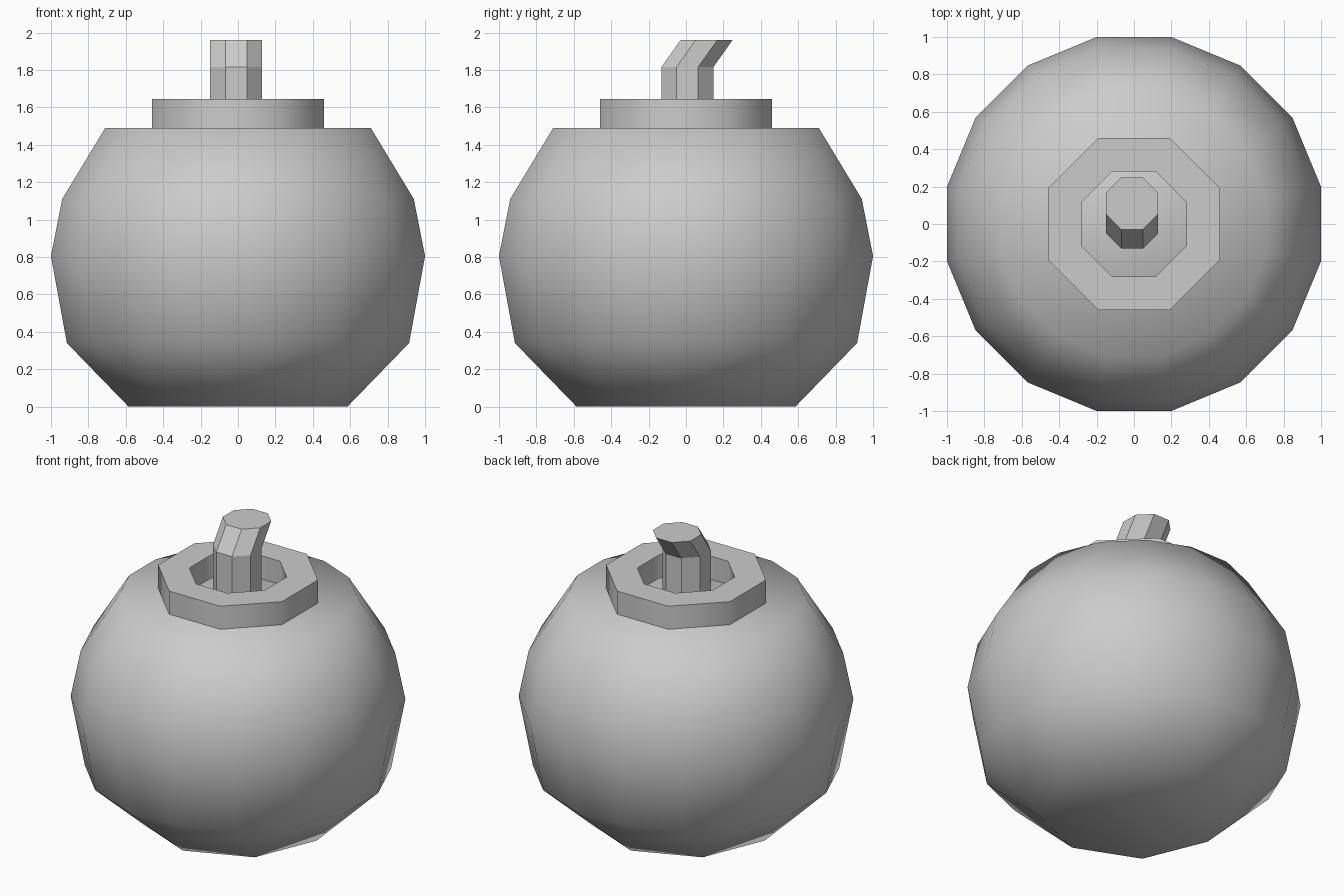
import bpy, bmesh
from math import pi, cos, sin, radians

if "Cube" in bpy.data.objects:
    bpy.data.objects.remove(bpy.data.objects["Cube"])


def ring(bm, sides, apothem, z, cx=0.0, cy=0.0, vertex_on_axis=False):
    """Regular polygon ring, flat side facing the axes unless vertex_on_axis."""
    r = apothem if vertex_on_axis else apothem / cos(pi / sides)
    off = 0.0 if vertex_on_axis else 0.5
    return [bm.verts.new((cx + r * cos(2 * pi * (i + off) / sides),
                          cy + r * sin(2 * pi * (i + off) / sides), z))
            for i in range(sides)]


def bridge(bm, a, b):
    n = len(a)
    for i in range(n):
        j = (i + 1) % n
        bm.faces.new((a[i], a[j], b[j], b[i]))


def finish(bm, name, smooth_angle=None):
    bmesh.ops.recalc_face_normals(bm, faces=bm.faces)
    mesh = bpy.data.meshes.new(name)
    bm.to_mesh(mesh)
    bm.free()
    obj = bpy.data.objects.new(name, mesh)
    bpy.context.collection.objects.link(obj)
    if smooth_angle:
        bpy.ops.object.select_all(action='DESELECT')
        obj.select_set(True)
        bpy.context.view_layer.objects.active = obj
        bpy.ops.object.shade_smooth_by_angle(angle=radians(smooth_angle))
    return obj


# Round body: 16-sided rings closing onto an octagonal foot
bm = bmesh.new()
rings = [ring(bm, 16, a, z) for a, z in
         ((0.915, 0.34), (1.0, 0.805), (0.94, 1.11), (0.71, 1.49))]
for lower, upper in zip(rings, rings[1:]):
    bridge(bm, lower, upper)
bm.faces.new(rings[-1])
foot = ring(bm, 8, 0.585, 0.0, vertex_on_axis=True)
low = rings[0]
for i in range(8):
    bm.faces.new((foot[i], low[2 * i], low[2 * i - 1]))
    bm.faces.new((foot[i], foot[(i + 1) % 8], low[2 * i + 1], low[2 * i]))
bm.faces.new(foot[::-1])
finish(bm, "round_body", 80)

# Octagonal collar with an open middle
bm = bmesh.new()
loops = [ring(bm, 8, a, z) for a, z in
         ((0.46, 1.49), (0.46, 1.645), (0.28, 1.645), (0.28, 1.49))]
for k in range(4):
    bridge(bm, loops[k], loops[(k + 1) % 4])
finish(bm, "collar", 50)

# Bent octagonal stem
bm = bmesh.new()
loops = [ring(bm, 8, 0.139, z, -0.01, y) for y, z in
         ((0.007, 1.49), (0.007, 1.815), (0.11, 1.96))]
for lower, upper in zip(loops, loops[1:]):
    bridge(bm, lower, upper)
bm.faces.new(loops[0][::-1])
bm.faces.new(loops[-1])
finish(bm, "bent_stem")
